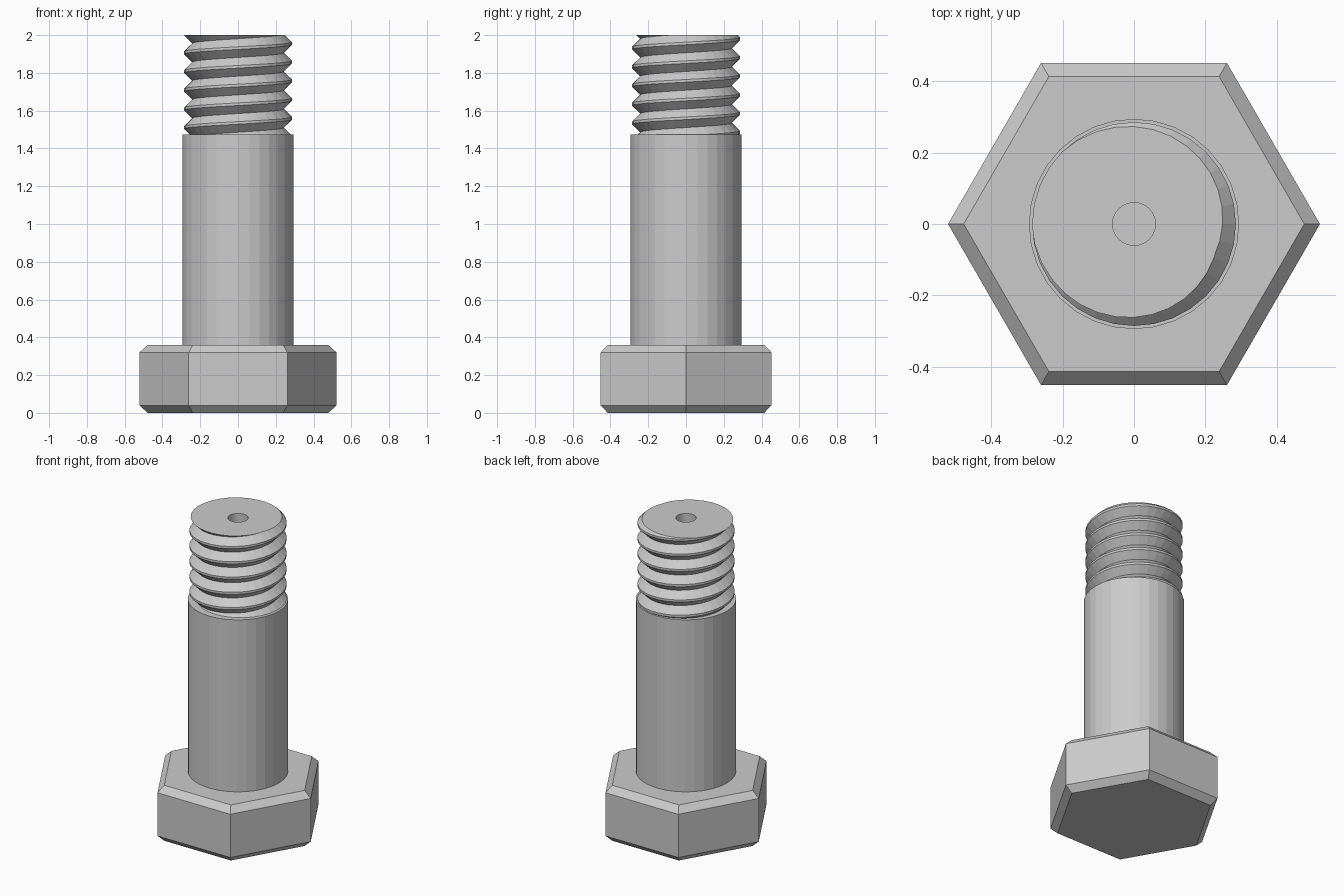
import bpy, bmesh, math

cube = bpy.data.objects.get("Cube")
if cube:
    bpy.data.objects.remove(cube, do_unlink=True)

SEGMENTS = 32
TOP, SHANK_TOP, HEAD_TOP = 2.0, 1.475, 0.36

steel = bpy.data.materials.new("steel_grey")
steel.use_nodes = True
steel.diffuse_color = (0.6, 0.6, 0.6, 1)
steel.node_tree.nodes["Principled BSDF"].inputs["Base Color"].default_value = (0.6, 0.6, 0.6, 1)


def finish(name, bm):
    mesh = bpy.data.meshes.new(name)
    bm.to_mesh(mesh)
    bm.free()
    mesh.materials.append(steel)
    obj = bpy.data.objects.new(name, mesh)
    bpy.context.collection.objects.link(obj)
    return obj


def ring(bm, radius, z, sides):
    return [bm.verts.new((radius * math.cos(math.tau * i / sides),
                          radius * math.sin(math.tau * i / sides), z))
            for i in range(sides)]


def bridge(bm, low, high):
    n = len(low)
    for i in range(n):
        j = (i + 1) % n
        bm.faces.new((low[i], low[j], high[j], high[i]))


def lathe(name, profile, sides):
    bm = bmesh.new()
    rings = [ring(bm, r, z, sides) for r, z in profile]
    for low, high in zip(rings, rings[1:]):
        bridge(bm, low, high)
    bm.faces.new(rings[0][::-1])
    bm.faces.new(rings[-1])
    return finish(name, bm)


# Hexagonal head, chamfered above and below
lathe("hex_head", [(0.478, 0), (0.522, 0.04), (0.522, 0.32), (0.478, HEAD_TOP)], 6)

# Plain shank
lathe("shank", [(0.295, HEAD_TOP), (0.295, SHANK_TOP)], SEGMENTS)

# Right-handed helical thread: a V profile swept up and clipped flat
PITCH, ROOT, CREST, FLAT = 0.099, 0.243, 0.286, 0.007
TURNS = 8
start = 1.956 - 6 * PITCH
profile = [(ROOT, -PITCH / 2), (CREST, -FLAT), (CREST, FLAT), (ROOT, PITCH / 2)]
bm = bmesh.new()
previous = None
for step in range(TURNS * SEGMENTS + 1):
    a = math.tau * step / SEGMENTS
    rise = start + PITCH * step / SEGMENTS
    row = [bm.verts.new((r * math.cos(a), r * math.sin(a), rise + dz)) for r, dz in profile]
    if previous:
        for k in range(len(profile) - 1):
            bm.faces.new((previous[k], row[k], row[k + 1], previous[k + 1]))
    previous = row
bmesh.ops.remove_doubles(bm, verts=bm.verts, dist=0.0001)
for z, normal in ((TOP, (0, 0, 1)), (SHANK_TOP - 0.005, (0, 0, -1))):
    bmesh.ops.bisect_plane(bm, geom=bm.verts[:] + bm.edges[:] + bm.faces[:], dist=0.00001,
                           plane_co=(0, 0, z), plane_no=normal, clear_outer=True)

# End face with a small round centre hole
rim = [e for e in bm.edges if e.is_boundary and all(abs(v.co.z - TOP) < 0.0001 for v in e.verts)]
mouth = ring(bm, 0.06, TOP, SEGMENTS)
floor = ring(bm, 0.06, TOP - 0.2, SEGMENTS)
bridge(bm, mouth, floor)
bm.faces.new(floor)
mouth_edges = [e for e in bm.edges if all(v in mouth for v in e.verts)]
bmesh.ops.triangle_fill(bm, use_beauty=True, edges=rim + mouth_edges, normal=(0, 0, 1))
bmesh.ops.recalc_face_normals(bm, faces=bm.faces)
finish("threaded_end", bm)
